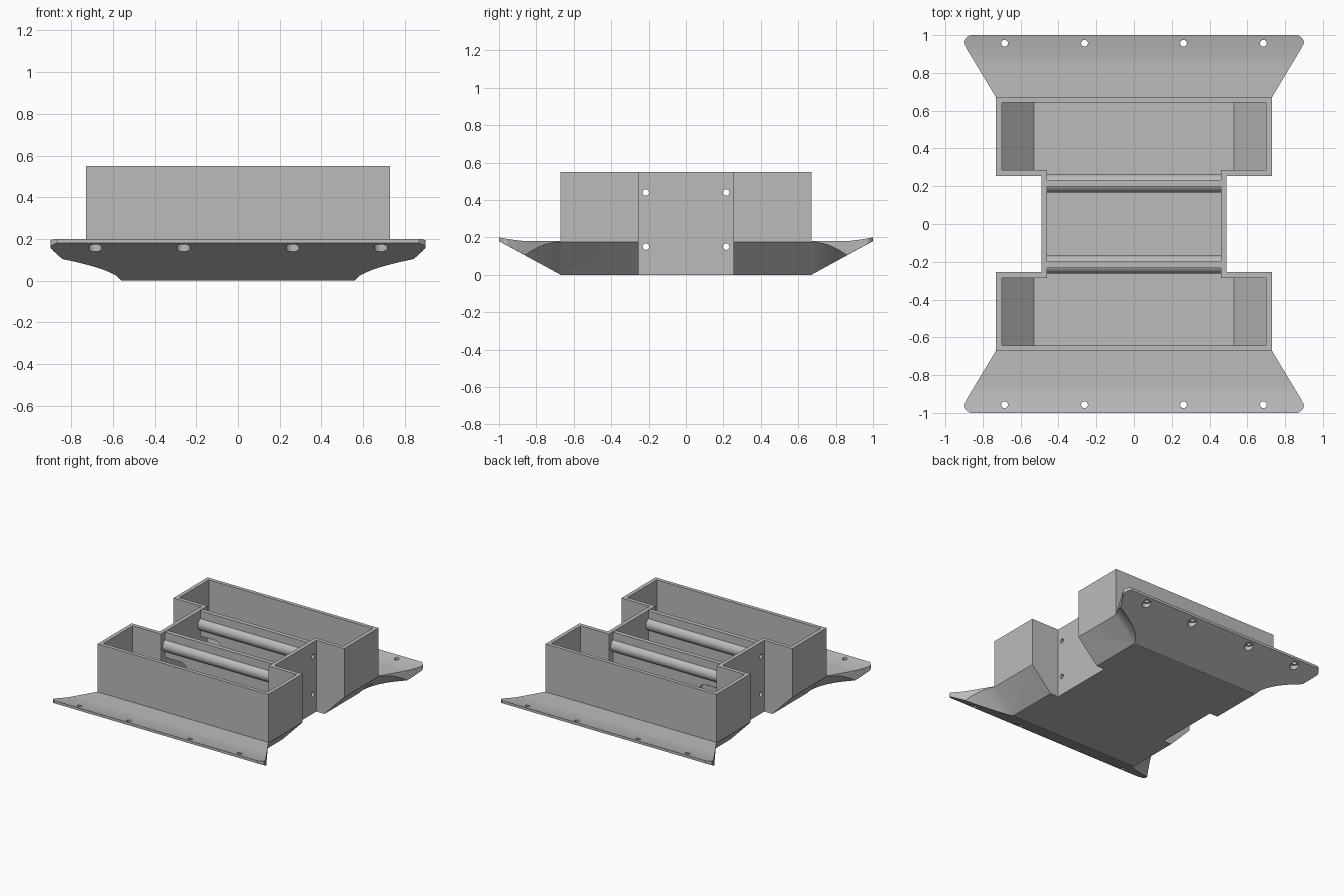
import bpy, bmesh
from math import sin, cos, pi, radians
from mathutils import Matrix

if "Cube" in bpy.data.objects:
    bpy.data.objects.remove(bpy.data.objects["Cube"], do_unlink=True)

grey = bpy.data.materials.new("plain grey")
grey.use_nodes = True
grey.diffuse_color = (0.5, 0.5, 0.5, 1)
grey.node_tree.nodes["Principled BSDF"].inputs["Base Color"].default_value = (0.5, 0.5, 0.5, 1)


def finish(name, bm):
    bmesh.ops.remove_doubles(bm, verts=bm.verts, dist=1e-5)
    bmesh.ops.recalc_face_normals(bm, faces=bm.faces)
    mesh = bpy.data.meshes.new(name)
    bm.to_mesh(mesh)
    bm.free()
    mesh.materials.append(grey)
    ob = bpy.data.objects.new(name, mesh)
    bpy.context.collection.objects.link(ob)
    return ob


def loft(name, rings):
    """Closed solid through a list of equal-length point rings."""
    bm = bmesh.new()
    rows = [[bm.verts.new(p) for p in ring] for ring in rings]
    n = len(rows[0])
    for a, b in zip(rows, rows[1:]):
        for i in range(n):
            j = (i + 1) % n
            bm.faces.new((a[i], a[j], b[j], b[i]))
    bm.faces.new(rows[0])
    bm.faces.new(rows[-1])
    return finish(name, bm)


def prism(name, profile, y0, y1):
    """Extrude an (x, z) profile along y."""
    return loft(name, [[(x, y, z) for x, z in profile] for y in (y0, y1)])


def box(name, x, y0, y1, z0, z1):
    return prism(name, [(-x, z0), (x, z0), (x, z1), (-x, z1)], y0, y1)


def rod(name, r1, r2, depth, centre, axis="Z"):
    bm = bmesh.new()
    turn = Matrix.Rotation(pi / 2, 4, "Y") if axis == "X" else Matrix()
    bmesh.ops.create_cone(bm, cap_ends=True, segments=32, radius1=r1, radius2=r2,
                          depth=depth, matrix=Matrix.Translation(centre) @ turn)
    return finish(name, bm)


def combine(ob, tool, operation):
    mod = ob.modifiers.new("combine", "BOOLEAN")
    mod.operation, mod.solver, mod.object = operation, "EXACT", tool
    bpy.context.view_layer.objects.active = ob
    bpy.ops.object.modifier_apply(modifier=mod.name)
    bpy.data.objects.remove(tool, do_unlink=True)


def smooth(ob):
    bpy.ops.object.select_all(action="DESELECT")
    ob.select_set(True)
    bpy.context.view_layer.objects.active = ob
    bpy.ops.object.shade_smooth_by_angle(angle=radians(20))


def mirrored(half):
    return half + [(-x, z) for x, z in reversed(half)]


def wing(side):
    """Flared flange: sloped underside, filleted sides, rounded corners."""
    def ring(y):
        t = max(0, min(1, (y - 0.67) / 0.19))
        wide = 0.73 + 0.6 * max(0, min(y, 0.93) - 0.67)
        if y > 0.93:
            wide = 0.9 - 0.03 * ((y - 0.962) / 0.037) ** 2
        low = 0.545 * max(0, y - 0.67)
        top = 0.18 + 0.02 * (max(0, y - 0.85) / 0.15) ** 1.5
        xb = 0.56 + (wide - 0.56) * t ** 1.4 - 0.001
        zt = max(low + 0.001, 0.175 - 0.07 * t ** 2)
        return [(x, side * y, z) for x, z in mirrored([(xb, low), (wide, zt), (wide, top)])]

    rings = [[(x, side * 0.655, z) for x, z in
              mirrored([(0.55, 0.002), (0.72, 0.176), (0.72, 0.18)])]]
    steps = [0.67 + 0.019 * i for i in range(11)]
    steps += [0.89, 0.93, 0.94, 0.95, 0.962, 0.975, 0.988, 1.0]
    return loft("wing", rings + [ring(y) for y in steps])


# Tray body: narrow middle, two wide pockets and two flanges
body = box("tray_body", 0.49, -0.3, 0.3, 0, 0.55)
outer = mirrored([(0.56, 0), (0.73, 0.175), (0.73, 0.55)])
inner = mirrored([(0.53, 0.03), (0.7, 0.2), (0.7, 0.7)])
for s in (-1, 1):
    combine(body, prism("pocket", outer, s * 0.255, s * 0.672), "UNION")
for s in (-1, 1):
    combine(body, wing(s), "UNION")

# Hollow interior
combine(body, box("middle_hollow", 0.46, -0.35, 0.35, 0.03, 0.7), "DIFFERENCE")
for s in (-1, 1):
    combine(body, prism("pocket_hollow", inner, s * 0.285, s * 0.643), "DIFFERENCE")

# Countersunk flange holes and side screw holes
for s in (-1, 1):
    for x in (-0.685, -0.262, 0.262, 0.685):
        combine(body, rod("flange_hole", 0.018, 0.018, 0.3, (x, s * 0.957, 0.18)), "DIFFERENCE")
        combine(body, rod("countersink", 0.033, 0.033, 0.1, (x, s * 0.957, 0.125)), "DIFFERENCE")
    for z in (0.15, 0.44):
        combine(body, rod("side_hole", 0.017, 0.017, 1.2, (0, s * 0.215, z), "X"), "DIFFERENCE")
smooth(body)

# Cross dividers with screw bosses and a cable slot by one end
slot = [(-0.5, 0.24), (-0.5, 0.35)]
slot += [(-0.33 + 0.055 * sin(a * pi / 12), 0.295 + 0.055 * cos(a * pi / 12)) for a in range(13)]
for s, label in ((-1, "front"), (1, "back")):
    y = s * 0.215
    divider = box(label + "_divider", 0.46, y - 0.017, y + 0.017, 0.03, 0.545)
    for z in (0.15, 0.44):
        combine(divider, rod("boss", 0.048, 0.048, 0.92, (0, y, z), "X"), "UNION")
    for z in (0.15, 0.44):
        combine(divider, rod("bore", 0.017, 0.017, 1.2, (0, y, z), "X"), "DIFFERENCE")
    combine(divider, prism("cable_slot", slot, y - 0.1, y + 0.1), "DIFFERENCE")
    smooth(divider)
